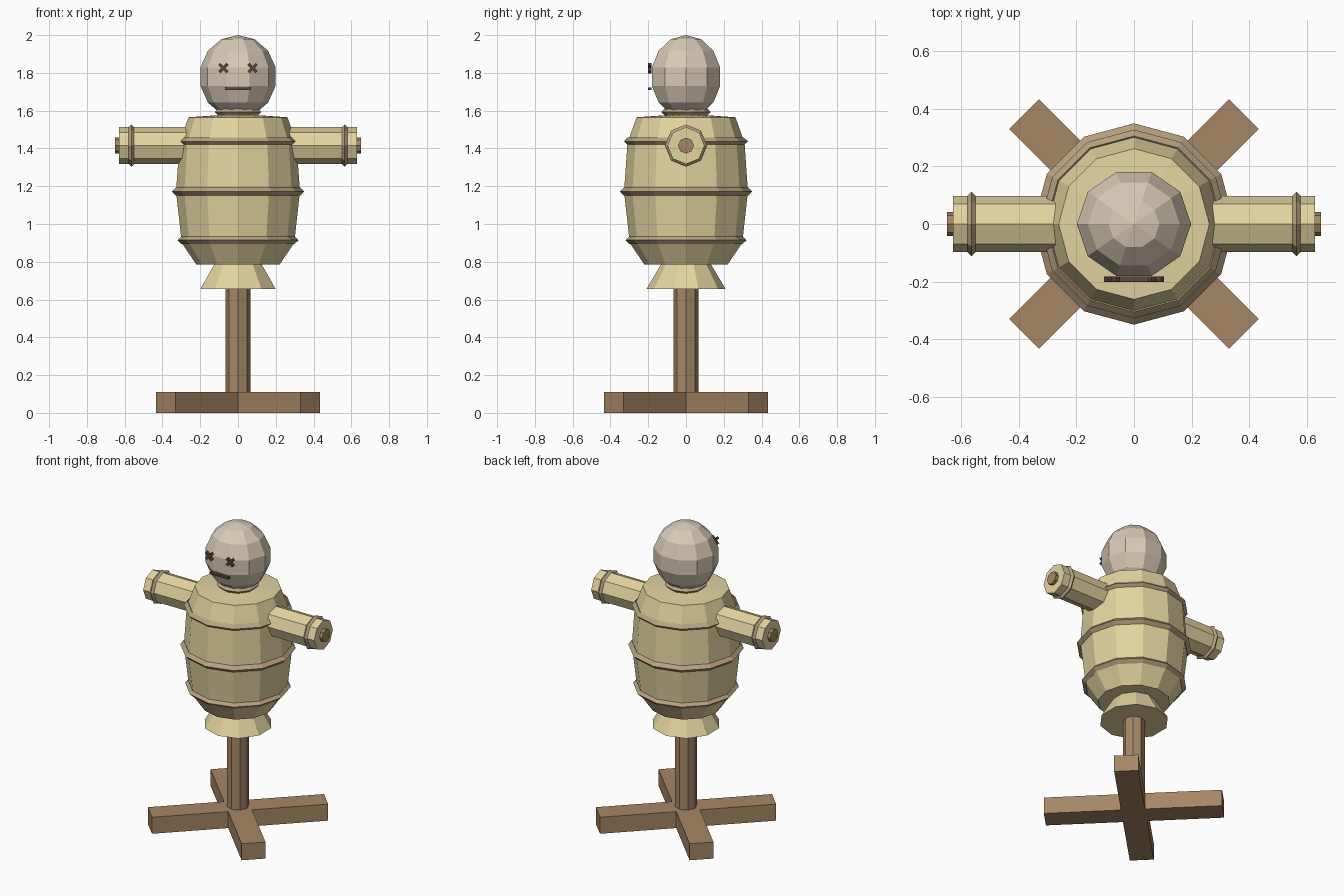
import bpy, bmesh
from math import sin, cos, pi
from mathutils import Matrix

if "Cube" in bpy.data.objects:
    bpy.data.objects.remove(bpy.data.objects["Cube"])


def mat(name, col):
    m = bpy.data.materials.new(name)
    m.diffuse_color = (*col, 1)
    m.use_nodes = True
    m.node_tree.nodes["Principled BSDF"].inputs["Base Color"].default_value = m.diffuse_color
    return m


BURLAP = mat("burlap", (0.76, 0.66, 0.35))
WOOD = mat("wood", (0.38, 0.24, 0.13))
ROPE = mat("rope", (0.48, 0.36, 0.22))
CLOTH = mat("head_cloth", (0.68, 0.59, 0.47))
STITCH = mat("stitch", (0.10, 0.065, 0.045))


def finish(name, bm, material, matrix=Matrix()):
    bmesh.ops.recalc_face_normals(bm, faces=bm.faces)
    me = bpy.data.meshes.new(name)
    bm.to_mesh(me)
    bm.free()
    me.materials.append(material)
    ob = bpy.data.objects.new(name, me)
    ob.matrix_world = matrix
    bpy.context.collection.objects.link(ob)
    return ob


def lathe(name, profile, sides, material, matrix=Matrix(), start=0.0, closed=False):
    """Revolve (radius, z) points about z; open profiles get end caps."""
    bm = bmesh.new()
    angles = [start + 2 * pi * i / sides for i in range(sides)]
    rings = [[bm.verts.new((r * cos(a), r * sin(a), z)) for a in angles]
             for r, z in profile]
    pairs = list(zip(rings, rings[1:]))
    if closed:
        pairs.append((rings[-1], rings[0]))
    for lo, hi in pairs:
        for i in range(sides):
            j = (i + 1) % sides
            bm.faces.new((lo[i], lo[j], hi[j], hi[i]))
    if not closed:
        bm.faces.new(rings[0])
        bm.faces.new(rings[-1])
    return finish(name, bm, material, matrix)


def rope_ring(name, major, minor, sides, matrix, start=0.0):
    prof = [(major + minor, 0), (major, minor), (major - minor, 0), (major, -minor)]
    return lathe(name, prof, sides, ROPE, matrix, start, closed=True)


def box(name, size, material, matrix):
    bm = bmesh.new()
    bmesh.ops.create_cube(bm, size=1, matrix=Matrix.Diagonal((*size, 1)))
    return finish(name, bm, material, matrix)


T = Matrix.Translation

# Crossed base beams and post
for i, ang in enumerate((pi / 4, -pi / 4)):
    box(f"base_beam_{i + 1}", (1.08, 0.146, 0.11), WOOD,
        T((0, 0, 0.055)) @ Matrix.Rotation(ang, 4, 'Z'))
lathe("post", [(0.066, 0.02), (0.066, 0.85)], 8, WOOD)

# Stuffed torso, flared hem and rope bands
lathe("torso", [(0.22, 0.785), (0.298, 0.90), (0.328, 1.17), (0.31, 1.43),
                (0.262, 1.565), (0.12, 1.575)], 12, BURLAP)
lathe("hem", [(0.21, 0.655), (0.13, 0.79)], 10, BURLAP, start=pi / 2)
for name, z, major in (("lower", 0.915, 0.298), ("middle", 1.172, 0.328),
                       ("upper", 1.437, 0.306)):
    rope_ring(f"{name}_band", major, 0.022, 12, T((0, 0, z)))

# Sleeves, cuffs and crossbar through the arms
ARM_Z = 1.415
along_x = T((0, 0, ARM_Z)) @ Matrix.Rotation(pi / 2, 4, 'Y')
lathe("crossbar", [(0.042, -0.65), (0.042, 0.65)], 8, WOOD, along_x)
for side, s in (("left", -1), ("right", 1)):
    lathe(f"{side}_sleeve", [(0.098, s * 0.2), (0.098, s * 0.63)], 8, BURLAP, along_x)
    rope_ring(f"{side}_cuff", 0.098, 0.014, 8, along_x @ T((0, 0, s * 0.565)))

# Head and neck tie
bm = bmesh.new()
bmesh.ops.create_uvsphere(bm, u_segments=10, v_segments=7, radius=1)
bmesh.ops.rotate(bm, verts=bm.verts, matrix=Matrix.Rotation(pi / 2, 3, 'Z'))
bmesh.ops.scale(bm, verts=bm.verts, vec=(0.204, 0.195, 0.22))
finish("head", bm, CLOTH, T((0, 0, 1.78)))
rope_ring("neck_tie", 0.108, 0.022, 10, T((0, 0, 1.593)), pi / 2)

# Stitched face
for side, s in (("left", -1), ("right", 1)):
    for k, ang in enumerate((pi / 4, -pi / 4)):
        box(f"{side}_eye_stitch_{k + 1}", (0.062, 0.018, 0.016), STITCH,
            T((s * 0.077, -0.192, 1.825)) @ Matrix.Rotation(ang, 4, 'Y'))
box("mouth_stitch", (0.136, 0.018, 0.013), STITCH, T((0, -0.192, 1.717)))
